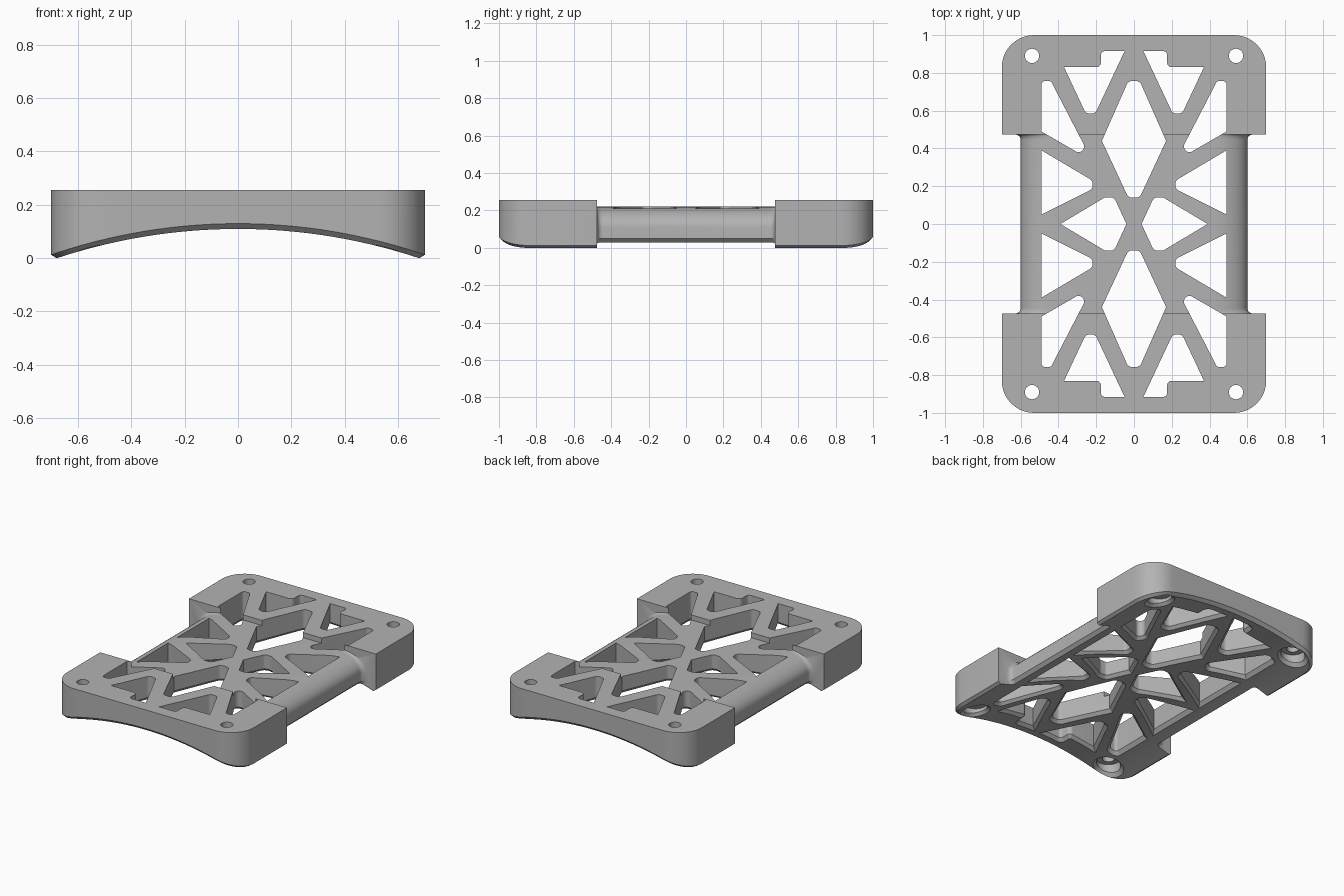
import bpy, bmesh
from math import sin, cos, pi, sqrt, tan
from mathutils import Vector

default = bpy.data.objects.get("Cube")
if default:
    bpy.data.objects.remove(default, do_unlink=True)

TOP, MID_TOP, WAIST, STEP = 0.255, 0.22, 0.6, 0.475
ARC_R, ARC_TOP, BEVEL = 2.157, 0.109, 0.02

grey = bpy.data.materials.new("plain grey")
grey.use_nodes = True
colour = (0.45, 0.45, 0.45, 1)
grey.diffuse_color = colour
grey.node_tree.nodes["Principled BSDF"].inputs["Base Color"].default_value = colour


def underside(x):
    """Height of the arched underside."""
    return ARC_TOP - ARC_R + sqrt(ARC_R ** 2 - x * x)


def offset(points, d):
    """Grow a counter-clockwise outline by d with mitred corners."""
    out = []
    for i, p in enumerate(points):
        a = (p - points[i - 1]).normalized()
        b = (points[(i + 1) % len(points)] - p).normalized()
        n1, n2 = Vector((a.y, -a.x)), Vector((b.y, -b.x))
        out.append(p + (n1 + n2) * (d / (1 + n1.dot(n2))))
    return out


def rounded(corners, steps=6):
    """Outline from (x, y, radius) corners, rounding those with a radius."""
    out = []
    for i, (x, y, r) in enumerate(corners):
        p = Vector((x, y))
        if r == 0:
            out.append(p)
            continue
        a = (Vector(corners[i - 1][:2]) - p).normalized()
        b = (Vector(corners[(i + 1) % len(corners)][:2]) - p).normalized()
        half = a.angle(b) / 2
        s, e = p + a * (r / tan(half)), p + b * (r / tan(half))
        c = p + (a + b).normalized() * (r / sin(half))
        for k in range(steps + 1):
            chord = s.lerp(e, k / steps) - c
            out.append(c + chord.normalized() * r)
    return out


def add_loft(bm, rings, end_strips=False):
    """Skin a stack of rings; the last cap may be built as curved strips."""
    loops = [[bm.verts.new(p) for p in ring] for ring in rings]
    n = len(loops[0])
    for lo, hi in zip(loops, loops[1:]):
        for i in range(n):
            bm.faces.new((lo[i], lo[(i + 1) % n], hi[(i + 1) % n], hi[i]))
    bm.faces.new(loops[0])
    last = loops[-1]
    if end_strips:
        for i in range(n // 2 - 1):
            bm.faces.new((last[i], last[i + 1], last[n - 2 - i], last[n - 1 - i]))
    else:
        bm.faces.new(last)


def make_object(name, bm):
    bmesh.ops.recalc_face_normals(bm, faces=bm.faces)
    mesh = bpy.data.meshes.new(name)
    bm.to_mesh(mesh)
    bm.free()
    mesh.materials.append(grey)
    ob = bpy.data.objects.new(name, mesh)
    bpy.context.collection.objects.link(ob)
    return ob


def add_pocket(bm, points, extra=()):
    """Vertical cutter that flares where it leaves the arched underside."""
    d = extra[-1][0] if extra else 0
    rings = [[(p.x, p.y, z) for p in offset(points, g)] for g, z in [(0, 0.4), *extra]]
    rings.append([(p.x, p.y, underside(p.x) + BEVEL) for p in offset(points, d)])
    rings.append([(p.x, p.y, underside(p.x) - BEVEL)
                  for p in offset(points, d + 2 * BEVEL)])
    add_loft(bm, rings)


# Plate with round corners, arched underside and bevelled lower rim
r = 0.17
left = [Vector((-0.7 + r - r * cos(k * pi / 20), -1 + r - r * sin(k * pi / 20)))
        for k in range(11)]
straight = [Vector((-0.53 + 1.06 * k / 24, -1)) for k in range(1, 24)]
front = left + straight + [Vector((-p.x, p.y)) for p in reversed(left)]
outline = front + [Vector((p.x, -p.y)) for p in reversed(front)]
bm = bmesh.new()
add_loft(bm, [
    [(p.x, p.y, TOP) for p in outline],
    [(p.x, p.y, underside(p.x) + BEVEL) for p in outline],
    [(p.x, p.y, underside(p.x)) for p in offset(outline, -BEVEL)],
], end_strips=True)
plate = make_object("lattice_plate", bm)

# Waist cutter: lowers the middle and rounds its sides, with flared ends
side = [(WAIST - 0.15, -0.1), (WAIST, 0.05)]
side += [(0.42 + 0.18 * cos(k * pi / 24), 0.11 + 0.11 * sin(k * pi / 24))
         for k in range(13)]
stations = []
for k in range(7):
    t = 0.03 * k / 6
    stations.append((STEP - 0.03 + t, 0.03 - sqrt(max(0, 0.03 ** 2 - t * t))))
stations = [(-y, d) for y, d in reversed(stations)] + stations
rings = []
for y, d in stations:
    ring = [(x + d, y, z) for x, z in side]
    ring += [(-x - d, y, z) for x, z in reversed(side)]
    ring += [(-0.9, y, -0.1), (-0.9, y, 0.5), (0.9, y, 0.5), (0.9, y, -0.1)]
    rings.append(ring)
bm = bmesh.new()
add_loft(bm, rings)
waist_cutter = make_object("waist_cutter", bm)

# Lattice openings, counter-clockwise, as (x, y, corner radius)
corner_opening = [(0.49, 0.757, 0.02), (0.44, 0.757, 0.02), (0.245, 0.38, 0.03),
                  (0.3, 0.38, 0.02), (0.49, 0.49, 0)]
end_opening = [(0.05, 0.915, 0), (0.205, 0.585, 0.03), (0.255, 0.585, 0.03),
               (0.37, 0.83, 0), (0.175, 0.83, 0.025), (0.175, 0.915, 0.02)]
side_opening = [(0.49, 0.39, 0), (0.22, 0.23, 0.025), (0.22, 0.185, 0.025),
                (0.49, 0.05, 0)]
long_diamond = [(0.03, 0.757, 0.03), (-0.03, 0.757, 0.03), (-0.17, 0.44, 0),
                (-0.03, 0.14, 0.03), (0.03, 0.14, 0.03), (0.17, 0.44, 0)]
small_diamond = [(0.39, 0, 0), (0.155, 0.14, 0.025), (0.105, 0.14, 0.025),
                 (0.04, 0, 0), (0.105, -0.14, 0.025), (0.155, -0.14, 0.025)]
both = (1, -1)
all_four = [(sx, sy) for sx in both for sy in both]
openings = [(shape, all_four) for shape in (corner_opening, end_opening, side_opening)]
openings += [(long_diamond, [(1, s) for s in both]),
             (small_diamond, [(s, 1) for s in both])]
bm = bmesh.new()
for shape, signs in openings:
    for sx, sy in signs:
        pts = [Vector((p.x * sx, p.y * sy)) for p in rounded(shape)]
        add_pocket(bm, pts if sx * sy > 0 else pts[::-1])

# Corner screw holes, counterbored from below
for sx, sy in all_four:
    circle = [Vector((sx * 0.54 + 0.038 * cos(k * pi / 16),
                      sy * 0.89 + 0.038 * sin(k * pi / 16))) for k in range(32)]
    add_pocket(bm, circle, extra=[(0, 0.1), (0.037, 0.1)])
opening_cutter = make_object("opening_cutter", bm)

# Cut the plate, then drop the cutters
for cutter in (waist_cutter, opening_cutter):
    cutter.hide_render = True
    mod = plate.modifiers.new(cutter.name, 'BOOLEAN')
    mod.operation = 'DIFFERENCE'
    mod.solver = 'EXACT'
    mod.use_self = True
    mod.object = cutter
bpy.ops.object.select_all(action='DESELECT')
plate.select_set(True)
bpy.context.view_layer.objects.active = plate
for mod in list(plate.modifiers):
    bpy.ops.object.modifier_apply(modifier=mod.name)
for cutter in (waist_cutter, opening_cutter):
    bpy.data.objects.remove(cutter, do_unlink=True)
bpy.ops.object.shade_smooth_by_angle(angle=pi / 6)
